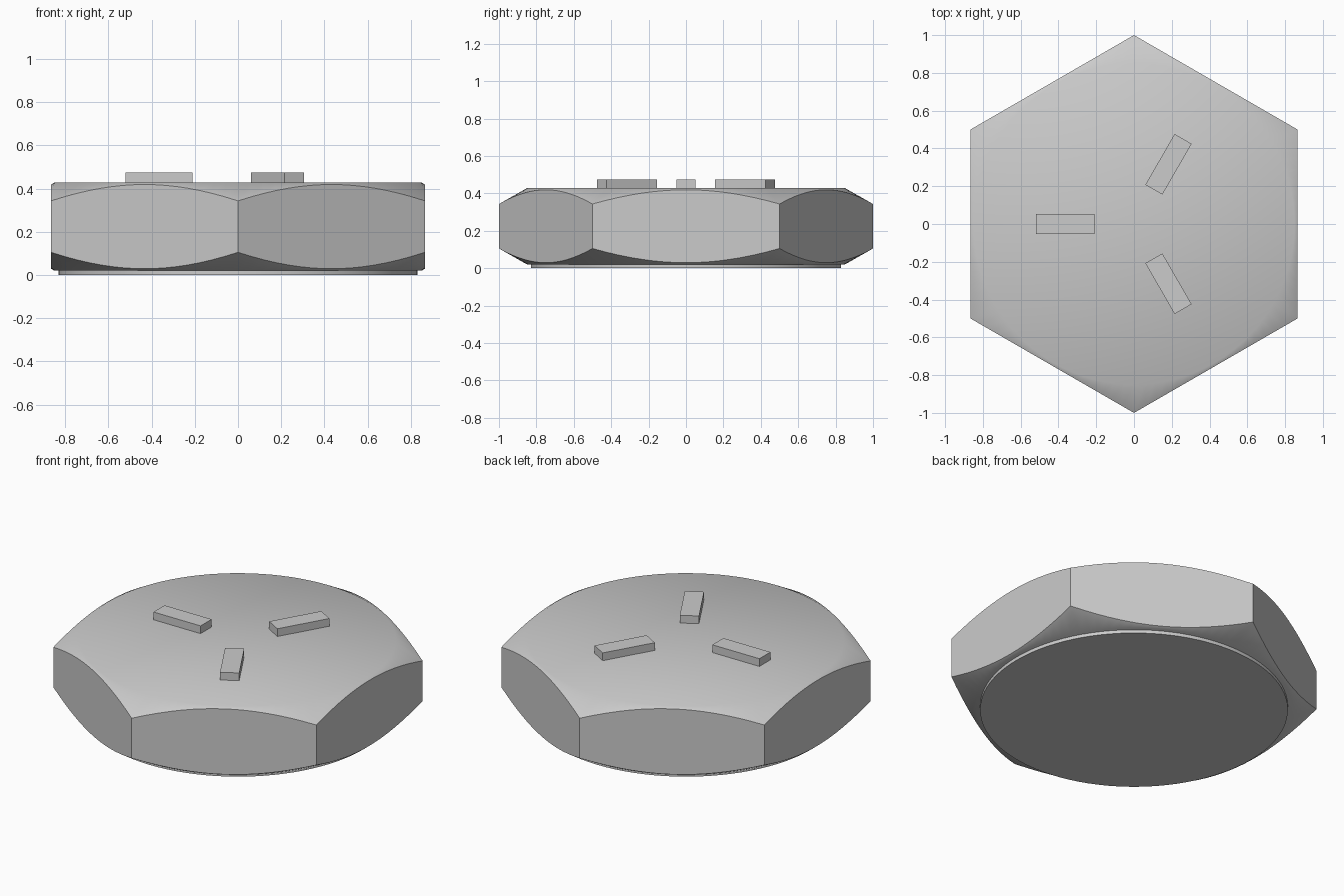
import bpy, bmesh
from math import cos, sin, radians, pi, sqrt

if "Cube" in bpy.data.objects:
    bpy.data.objects.remove(bpy.data.objects["Cube"])

SEG = 96                      # samples round the head, divisible by 6
APOTHEM = sqrt(3) / 2         # hexagon with corners at +y and -y
CHAMFER_R = 0.85              # circle where the flat faces end
Z_LOW, Z_TOP = 0.02, 0.428
SLOPE = 0.085 / (1 - CHAMFER_R)


def make_object(name, bm):
    bmesh.ops.recalc_face_normals(bm, faces=bm.faces)
    mesh = bpy.data.meshes.new(name)
    bm.to_mesh(mesh)
    bm.free()
    obj = bpy.data.objects.new(name, mesh)
    bpy.context.collection.objects.link(obj)
    return obj


def smooth(obj, angle):
    bpy.ops.object.select_all(action='DESELECT')
    obj.select_set(True)
    bpy.context.view_layer.objects.active = obj
    bpy.ops.object.shade_smooth_by_angle(angle=radians(angle))


# Hexagonal head: circle -> scalloped hex rim -> scalloped hex rim -> circle
bm = bmesh.new()
rings = [[], [], [], []]
for i in range(SEG):
    a = 2 * pi * i / SEG
    off = (a + pi / 6) % (pi / 3) - pi / 6      # angle from nearest flat's centre
    hex_r = APOTHEM / cos(off)
    drop = (hex_r - CHAMFER_R) * SLOPE          # conical chamfer depth
    points = [(CHAMFER_R, Z_LOW), (hex_r, Z_LOW + drop),
              (hex_r, Z_TOP - drop), (CHAMFER_R, Z_TOP)]
    for ring, (r, z) in zip(rings, points):
        ring.append(bm.verts.new((r * cos(a), r * sin(a), z)))
for lower, upper in zip(rings, rings[1:]):
    for i in range(SEG):
        j = (i + 1) % SEG
        bm.faces.new((lower[i], lower[j], upper[j], upper[i]))
bm.faces.new(rings[0])
bm.faces.new(rings[-1])
smooth(make_object("hex_head", bm), 40)

# Thin round washer face underneath
bpy.ops.mesh.primitive_cylinder_add(vertices=SEG, radius=0.83, depth=0.03,
                                    location=(0, 0, 0.015))
washer = bpy.context.object
washer.name = "washer_face"
smooth(washer, 40)

# Three raised radial grade bars on top
for n, deg in enumerate((60, 180, 300), 1):
    a = radians(deg)
    bpy.ops.mesh.primitive_cube_add(size=1, rotation=(0, 0, a),
                                    location=(0.365 * cos(a), 0.365 * sin(a), 0.447))
    bar = bpy.context.object
    bar.name = f"grade_bar_{n}"
    bar.scale = (0.31, 0.104, 0.054)
